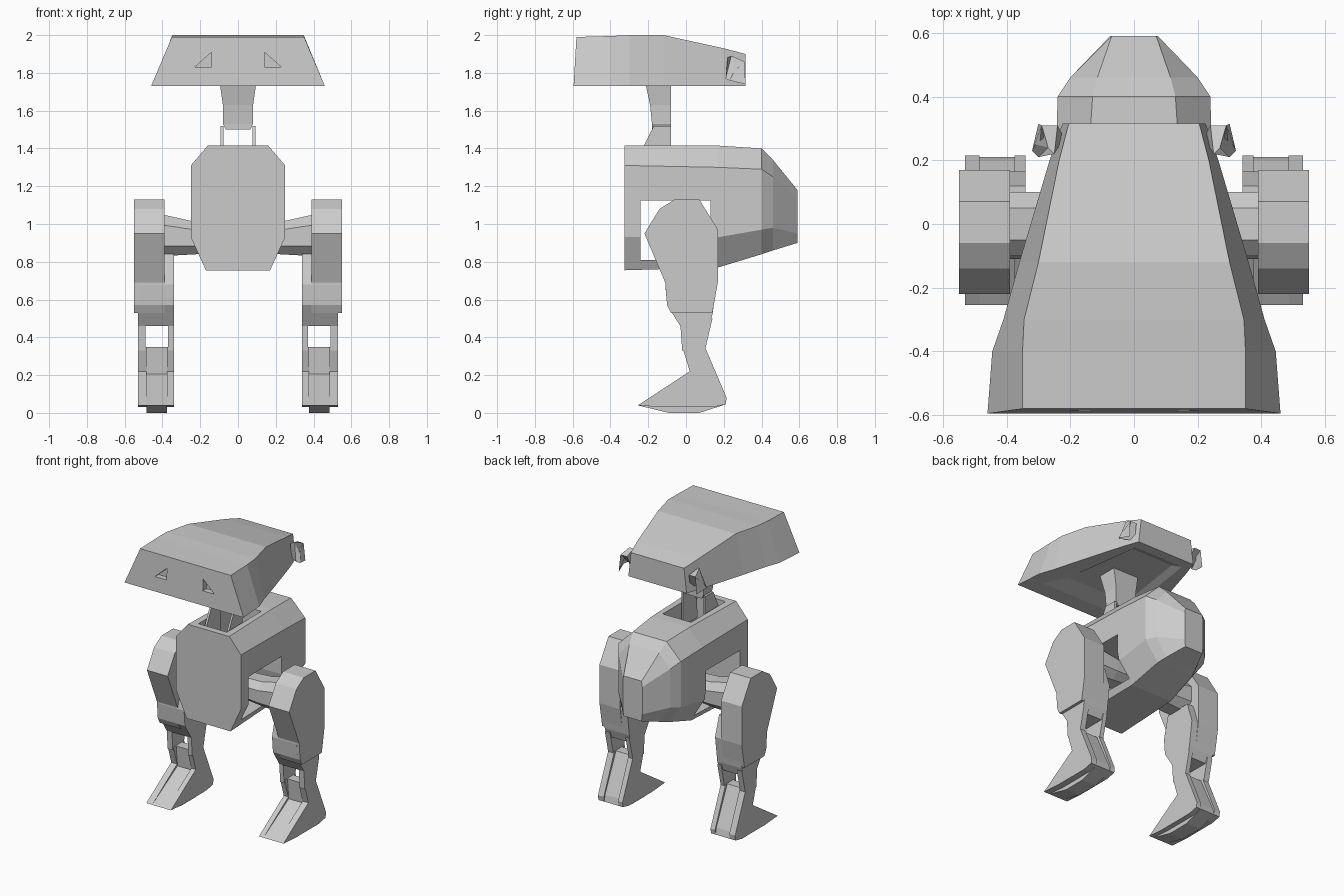
import bpy, bmesh

if "Cube" in bpy.data.objects:
    bpy.data.objects.remove(bpy.data.objects["Cube"])


def loft(name, rings, mirror=False):
    """Skin a list of equal-length point rings and cap both ends."""
    bm = bmesh.new()
    vs = [[bm.verts.new(p) for p in r] for r in rings]
    n = len(rings[0])
    for a, b in zip(vs, vs[1:]):
        for i in range(n):
            j = (i + 1) % n
            bm.faces.new((a[i], a[j], b[j], b[i]))
    bm.faces.new(vs[0])
    bm.faces.new(vs[-1])
    bmesh.ops.recalc_face_normals(bm, faces=bm.faces)
    me = bpy.data.meshes.new(name)
    bm.to_mesh(me)
    bm.free()
    ob = bpy.data.objects.new(name, me)
    bpy.context.collection.objects.link(ob)
    if mirror:
        ob.modifiers.new("mirror", 'MIRROR').use_axis[0] = True
    return ob


def prism(name, profile, x0, x1, mirror=True):
    """Extrude a (y, z) profile from x0 to x1."""
    return loft(name, [[(x, y, z) for y, z in profile] for x in (x0, x1)], mirror)


def cut(ob, cutter):
    cutter.hide_render = True
    m = ob.modifiers.new("cut", 'BOOLEAN')
    m.operation, m.solver, m.object = 'DIFFERENCE', 'EXACT', cutter
    bpy.context.view_layer.objects.active = ob
    bpy.ops.object.modifier_apply(modifier=m.name)
    bpy.data.objects.remove(cutter)


def box(y0, y1, z0, z1):
    return [(y0, z0), (y1, z0), (y1, z1), (y0, z1)]


# Head: tapered wedge with a shallow recess underneath
def head_ring(y, wb, wt, zt, lean=0.0):
    return [(-wb, y - lean, 1.73), (wb, y - lean, 1.73),
            (wt, y, zt), (-wt, y, zt)]


head = loft("head", [head_ring(-.58, .46, .35, 1.99, .015),
                     head_ring(-.40, .445, .35, 1.995),
                     head_ring(-.30, .41, .345, 2.0),
                     head_ring(-.12, .36, .30, 2.0),
                     head_ring(.20, .265, .235, 1.93),
                     head_ring(.315, .225, .205, 1.90)])
cut(head, loft("head_recess", [
    [(-.46, -.60, 1.70), (.46, -.60, 1.70), (.22, .31, 1.70), (-.22, .31, 1.70)],
    [(-.24, -.36, 1.76), (.24, -.36, 1.76), (.16, .18, 1.76), (-.16, .18, 1.76)]]))

# Eyes: small triangular sockets in the front of the head
for s in (-1, 1):
    tri = [(s * .23, 1.83), (s * .14, 1.83), (s * .14, 1.91)]
    cut(head, loft("eye_socket", [[(x, y, z) for x, z in tri] for y in (-.65, -.55)]))

# Ears: little fins near the back of the head
loft("ear", [[(.22, .27, 1.76), (.25, .22, 1.88), (.24, .31, 1.86)],
             [(.30, .21, 1.77), (.27, .24, 1.89), (.29, .31, 1.86)],
             [(.32, .23, 1.76), (.31, .25, 1.80), (.30, .315, 1.74)]], mirror=True)


# Neck: block on two thin struts
def neck_ring(z, w, y0, y1):
    return [(-w, y0, z), (w, y0, z), (w, y1, z), (-w, y1, z)]


loft("neck", [neck_ring(1.50, .065, -.18, -.08), neck_ring(1.53, .08, -.18, -.08),
              neck_ring(1.63, .08, -.19, -.08), neck_ring(1.77, .10, -.22, -.08)])
prism("neck_strut", [(-.23, 1.40), (-.24, 1.27), (-.08, 1.27), (-.08, 1.52), (-.17, 1.52)],
      .078, .092)


# Body: chamfered shell tapering to the rear
def body_ring(y, tw, zt, w, zu, zl, bw, zb):
    half = [(tw, zt), (w, zu), (w, zl), (bw, zb)]
    return [(x, y, z) for x, z in half] + [(-x, y, z) for x, z in reversed(half)]


body = loft("body", [body_ring(-.325, .16, 1.415, .25, 1.31, .93, .17, .755),
                     body_ring(.17, .145, 1.415, .245, 1.30, .93, .16, .77),
                     body_ring(.40, .13, 1.40, .24, 1.29, .97, .14, .84),
                     body_ring(.46, .115, 1.34, .20, 1.25, .98, .12, .86),
                     body_ring(.59, .07, 1.18, .075, 1.14, .95, .07, .90)])
# Side opening behind the chest plate and the neck well in the top
cut(body, prism("side_opening", [(-.24, .81), (.17, .81), (.13, 1.0), (.13, 1.125), (-.24, 1.125)],
                -.5, .5, False))
cut(body, prism("neck_well", box(-.28, .10, 1.22, 1.6), -.11, .11, False))


# Hips: cross axle widening at each end
def hip_ring(x, y, z0, z1):
    m, h = (z0 + z1) / 2, (z1 - z0) / 4
    return [(x, -y, m - h), (x, -y / 2, z0), (x, y / 2, z0), (x, y, m - h),
            (x, y, m + h), (x, y / 2, z1), (x, -y / 2, z1), (x, -y, m + h)]


loft("hip_axle", [hip_ring(.0, .09, .86, 1.0), hip_ring(.22, .10, .84, 1.01),
                  hip_ring(.40, .10, .83, 1.05)], mirror=True)

# Thigh armour, flush outer plate, inner leg
prism("thigh_armour", [(-.14, 1.08), (-.06, 1.13), (.07, 1.13), (.17, .97), (.17, .70),
                       (.14, .53), (-.08, .53), (-.10, .57), (-.11, .69), (-.22, .95)],
      .39, .55)
prism("inner_leg", [(-.07, .84), (.12, .84), (.165, .70), (.14, .52), (.12, .46),
                    (-.03, .46), (-.10, .57), (-.11, .68)], .34, .53)

# Shin plates with a gap between them
shin = [(-.03, .47), (.14, .50), (.10, .33), (-.02, .33)]
prism("shin_inner_plate", shin, .34, .37)
prism("shin_outer_plate", shin, .49, .53)

# Foot: outer cheeks with a slightly recessed core
foot = [(-.255, .04), (.02, .22), (-.02, .35), (.10, .35), (.215, .08),
        (.21, .045), (.14, .03), (-.12, .03)]
core = [(-.255, .04), (.025, .205), (.01, .35), (.08, .35), (.20, .09),
        (.21, .045), (.07, .0), (-.09, .0)]
prism("foot_inner_cheek", foot, .34, .375)
prism("foot_outer_cheek", foot, .485, .53)
prism("foot_core", core, .375, .485)
